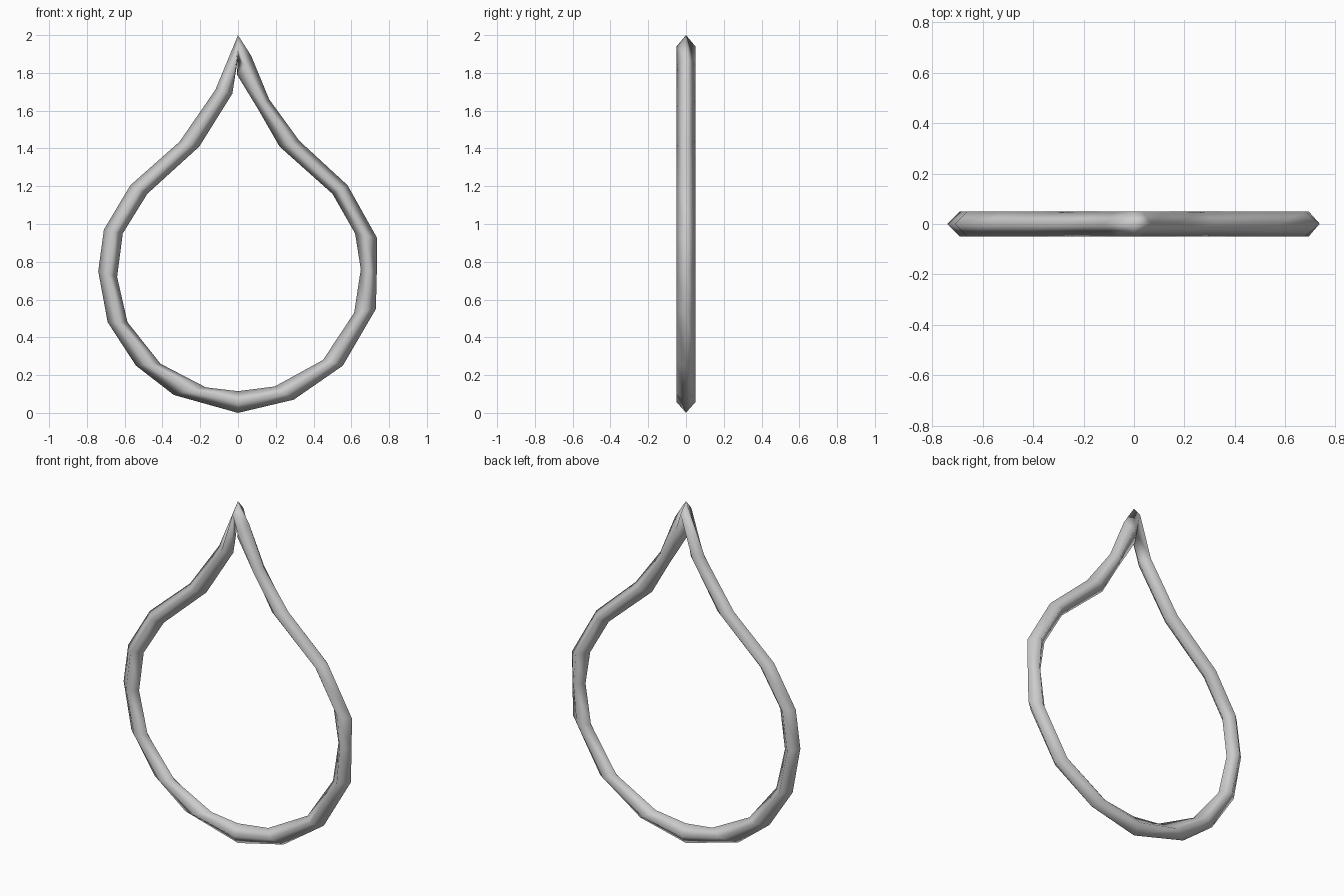
import bpy, bmesh

# Ring stations around the teardrop: outer x, z and inner x, z
stations = [
    (0, 0, 0, 0.115),
    (0.295, 0.07, 0.195, 0.14), (0.555, 0.25, 0.45, 0.28),
    (0.73, 0.55, 0.615, 0.53), (0.735, 0.75, 0.65, 0.76),
    (0.737, 0.925, 0.62, 0.95), (0.58, 1.205, 0.5, 1.16),
    (0.325, 1.44, 0.22, 1.41), (0.165, 1.66, 0.105, 1.61),
    (0.07, 1.89, -0.005, 1.79),
    (0, 2.0, 0, 1.88),
    (-0.12, 1.71, -0.03, 1.69), (-0.31, 1.435, -0.205, 1.41),
    (-0.57, 1.205, -0.48, 1.16), (-0.71, 0.97, -0.61, 0.95),
    (-0.74, 0.75, -0.64, 0.72), (-0.69, 0.48, -0.585, 0.48),
    (-0.54, 0.25, -0.41, 0.26), (-0.34, 0.095, -0.17, 0.135),
]
HALF_DEPTH = 0.05

# Four-sided tube swept through the stations
bm = bmesh.new()
rings = []
for ox, oz, ix, iz in stations:
    mx, mz = (ox + ix) / 2, (oz + iz) / 2
    rings.append([bm.verts.new(p) for p in (
        (ox, 0, oz), (mx, -HALF_DEPTH, mz), (ix, 0, iz), (mx, HALF_DEPTH, mz))])
for i, a in enumerate(rings):
    b = rings[(i + 1) % len(rings)]
    for k in range(4):
        n = (k + 1) % 4
        bm.faces.new((a[k], b[k], b[n], a[n])).smooth = True
bmesh.ops.recalc_face_normals(bm, faces=bm.faces)

mesh = bpy.data.meshes.new("teardrop_loop")
bm.to_mesh(mesh)
bm.free()
loop = bpy.data.objects.new("teardrop_loop", mesh)
bpy.context.collection.objects.link(loop)

# Plain grey finish
grey = bpy.data.materials.new("light_grey")
grey.diffuse_color = (0.6, 0.6, 0.6, 1)
mesh.materials.append(grey)
